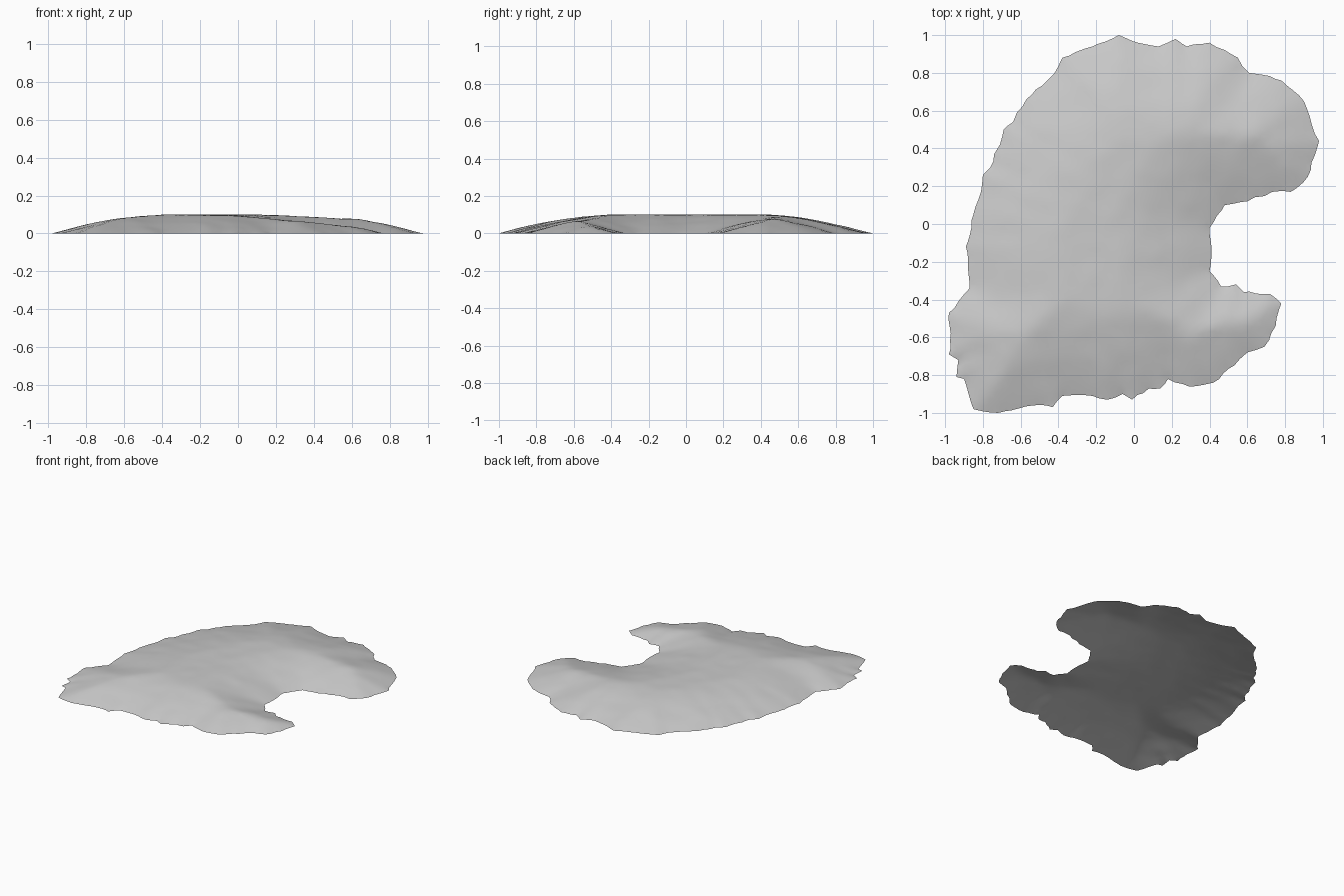
import bpy
import random
from mathutils import Vector, noise
from mathutils.geometry import delaunay_2d_cdt, intersect_point_line

cube = bpy.data.objects.get("Cube")
if cube:
    bpy.data.objects.remove(cube, do_unlink=True)

random.seed(4)
CREST = 0.1       # height of the plateau
REACH = 0.5       # distance from the rim at which the plateau is reached
SPACING = 0.032   # size of the surface triangles

# Crescent shoreline, counter-clockwise from the back
SHORE = [
    (-.08, 1), (-.22, .94), (-.31, .91), (-.38, .88), (-.42, .8), (-.49, .73),
    (-.57, .66), (-.62, .59), (-.64, .54), (-.69, .5), (-.71, .42), (-.74, .37),
    (-.76, .3), (-.8, .26), (-.81, .17), (-.84, .09), (-.86, .02), (-.87, -.06),
    (-.89, -.12), (-.88, -.22), (-.87, -.34), (-.93, -.41), (-.98, -.47),
    (-.97, -.58), (-.98, -.69), (-.93, -.72), (-.94, -.81), (-.9, -.82),
    (-.85, -.98), (-.72, -1), (-.53, -.96), (-.43, -.97), (-.38, -.91),
    (-.22, -.91), (-.14, -.93), (-.06, -.9), (-.01, -.93), (.08, -.87),
    (.14, -.87), (.18, -.82), (.29, -.86), (.42, -.84), (.53, -.75),
    (.6, -.68), (.69, -.65), (.75, -.54), (.78, -.42), (.72, -.37),
    (.58, -.36), (.54, -.32), (.46, -.33), (.4, -.25), (.41, -.12),
    (.4, -.02), (.48, .1), (.6, .12), (.73, .17), (.83, .17), (.92, .25),
    (.98, .44), (.94, .53), (.9, .65), (.78, .76), (.68, .79), (.61, .8),
    (.55, .88), (.4, .96), (.28, .94), (.22, .98), (.13, .94), (.02, .96),
]


def roughened(points):
    """Split long stretches of the rim and nudge the new points."""
    rim = []
    for i, start in enumerate(points):
        a, b = Vector(start), Vector(points[(i + 1) % len(points)])
        count = max(1, round((b - a).length / 0.04))
        for k in range(count):
            p = a.lerp(b, k / count)
            if k:
                p += Vector((random.uniform(-1, 1), random.uniform(-1, 1))) * 0.006
            rim.append(p)
    return rim


def rim_distance(p, rim):
    best = REACH * 4
    for i, a in enumerate(rim):
        b = rim[i - 1]
        q, t = intersect_point_line(p, a, b)
        t = min(1, max(0, t))
        best = min(best, (p - a.lerp(b, t)).length)
    return best


def height(distance):
    """Nearly straight flank that eases into the plateau."""
    t = min(1, distance / REACH)
    return CREST * (1 - (1 - t) ** 1.5)


# Scatter surface points in a jittered grid inside the rim
rim = roughened(SHORE)
points = list(rim)
steps = round(1 / SPACING)
for i in range(-steps, steps + 1):
    for j in range(-steps, steps + 1):
        jitter = Vector((random.uniform(-1, 1), random.uniform(-1, 1))) * 0.3
        points.append((Vector((i, j)) + jitter) * SPACING)
edges = [(i, (i + 1) % len(rim)) for i in range(len(rim))]
flat, _, faces, _, _, _ = delaunay_2d_cdt(points, edges, [], 1, 1e-5)

# Keep only used points, and raise them into a mound with fine wind ripples
used = sorted({v for face in faces for v in face})
index = {v: n for n, v in enumerate(used)}
coarse_rim = [Vector(p) for p in SHORE]
verts = []
for v in used:
    p = flat[v]
    d = rim_distance(p, rim)
    ripple = noise.noise(Vector((p.x * 9, p.y * 9, 0))) * 0.003
    ripple += noise.noise(Vector((p.x * 25, p.y * 25, 3))) * 0.0015
    verts.append((p.x, p.y, max(0, height(d) + ripple * min(1, d / 0.1))))

# Sand surface, open underneath
mesh = bpy.data.meshes.new("sand_mound")
mesh.from_pydata(verts, [], [[index[v] for v in face] for face in faces])
mound = bpy.data.objects.new("sand_mound", mesh)
bpy.context.collection.objects.link(mound)

# Soften the crest slightly while the rim stays in place
inner = mound.vertex_groups.new(name="inner")
inner.add([n for n, v in enumerate(verts) if v[2] > 0.005], 1, "REPLACE")
soften = mound.modifiers.new("soften", "SMOOTH")
soften.vertex_group = "inner"
soften.factor = 0.5
soften.iterations = 3

grey = bpy.data.materials.new("pale_grey")
grey.use_nodes = True
colour = (0.6, 0.6, 0.6, 1)
grey.diffuse_color = colour
grey.node_tree.nodes["Principled BSDF"].inputs["Base Color"].default_value = colour
mesh.materials.append(grey)

bpy.ops.object.select_all(action="DESELECT")
mound.select_set(True)
bpy.context.view_layer.objects.active = mound
bpy.ops.object.shade_smooth_by_angle()
